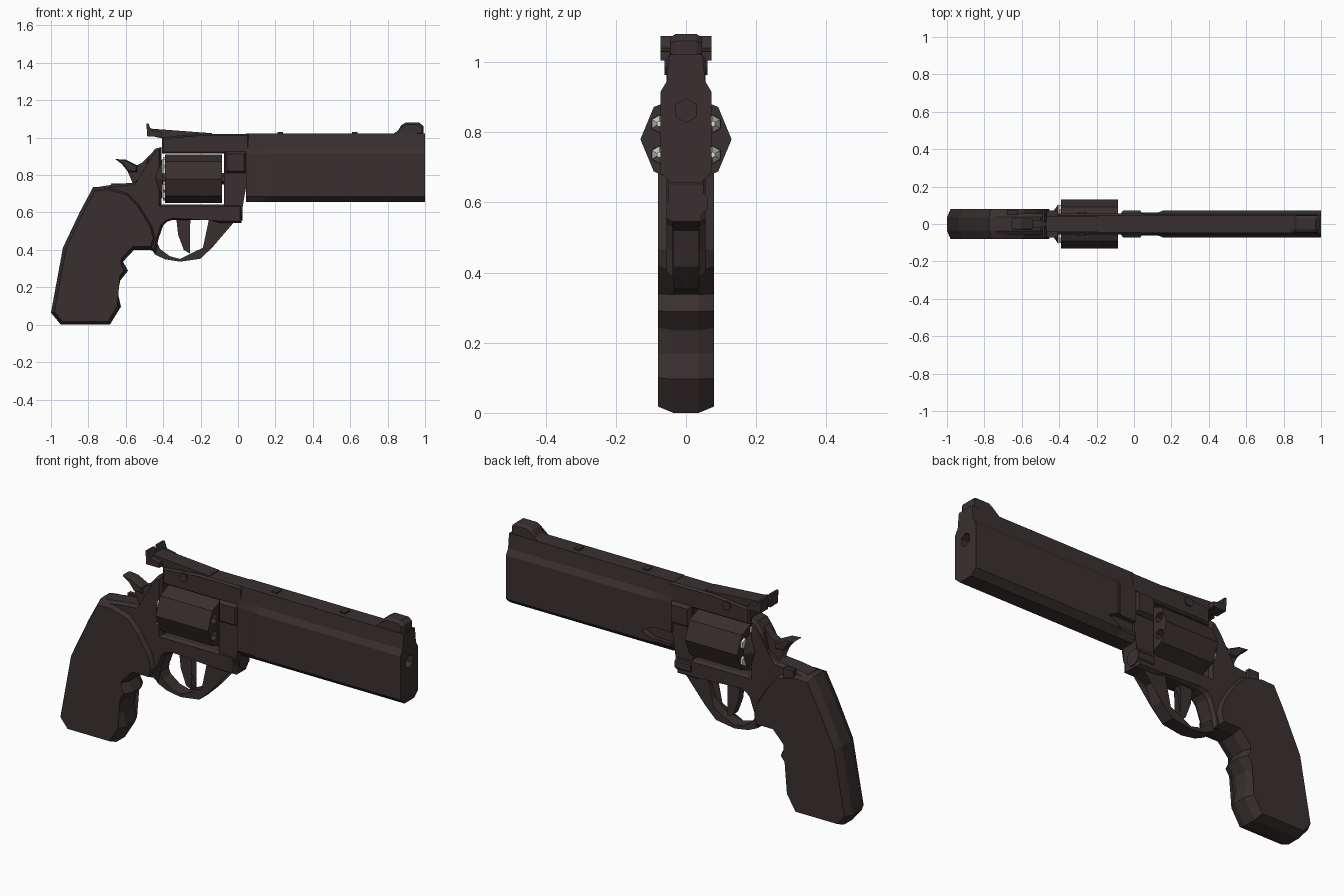
import bpy, bmesh, math
from mathutils import Vector, Matrix

if "Cube" in bpy.data.objects:
    bpy.data.objects.remove(bpy.data.objects["Cube"])


def material(name, rgb):
    m = bpy.data.materials.new(name)
    m.diffuse_color = (*rgb, 1)
    m.use_nodes = True
    m.node_tree.nodes["Principled BSDF"].inputs["Base Color"].default_value = m.diffuse_color
    return m


DARK = material("dark_gunmetal", (0.042, 0.030, 0.030))
LIGHT = material("pale_metal", (0.72, 0.72, 0.70))


def finish(name, bm, mat=DARK):
    bmesh.ops.recalc_face_normals(bm, faces=bm.faces)
    me = bpy.data.meshes.new(name)
    bm.to_mesh(me)
    bm.free()
    me.materials.append(mat)
    ob = bpy.data.objects.new(name, me)
    bpy.context.collection.objects.link(ob)
    return ob


def loft(name, rings, mat=DARK):
    """Skin matching rings of points and cap both ends."""
    bm = bmesh.new()
    vs = [[bm.verts.new(p) for p in r] for r in rings]
    n = len(rings[0])
    for a, b in zip(vs, vs[1:]):
        for i in range(n):
            j = (i + 1) % n
            bm.faces.new((a[i], a[j], b[j], b[i]))
    caps = [bm.faces.new(vs[0]), bm.faces.new(vs[-1])]
    bmesh.ops.triangulate(bm, faces=caps)
    return finish(name, bm, mat)


def inset(pts, d):
    """Move an outline inwards by d with mitred corners."""
    n = len(pts)
    area = sum(pts[i - 1][0] * pts[i][1] - pts[i][0] * pts[i - 1][1] for i in range(n))
    s = 1 if area > 0 else -1
    out = []
    for i in range(n):
        p, a, b = Vector(pts[i]), Vector(pts[i - 1]), Vector(pts[(i + 1) % n])
        u, v = (p - a).normalized(), (b - p).normalized()
        n1, n2 = Vector((-u.y, u.x)) * s, Vector((-v.y, v.x)) * s
        m = (n1 + n2) / max(0.6, 1 + n1.dot(n2))
        out.append(tuple(p + m * d))
    return out


def plate(name, pts, half, edge=None, cham=0.0, y=0.0):
    """Side profile in x-z, thickened along y, with optional chamfered rims."""
    layers = [(-half, 0), (half, 0)]
    if cham:
        layers = [(-half, cham), (-edge, 0), (edge, 0), (half, cham)]
    rings = [[(x, y + w, z) for x, z in inset(pts, d)] for w, d in layers]
    return loft(name, rings)


def box(name, x0, x1, half, z0, z1, y=0.0):
    return plate(name, [(x0, z0), (x1, z0), (x1, z1), (x0, z1)], half, y=y)


def rod(name, x0, x1, r, z, y=0.0, sides=6, r2=None, turn=90, mat=DARK):
    """Polygonal rod along x."""
    def ring(x, rad):
        return [(x, y + rad * math.cos(math.radians(turn) + i * math.tau / sides),
                 z + rad * math.sin(math.radians(turn) + i * math.tau / sides))
                for i in range(sides)]
    return loft(name, [ring(x0, r), ring(x1, r if r2 is None else r2)], mat)


def cut(ob, cutter):
    mod = ob.modifiers.new("cut", "BOOLEAN")
    mod.operation, mod.solver, mod.object = "DIFFERENCE", "EXACT", cutter
    bpy.context.view_layer.objects.active = ob
    bpy.ops.object.modifier_apply(modifier=mod.name)
    bpy.data.objects.remove(cutter)


# Grip with finger grooves
plate("grip", [(-.775, .735), (-.845, .604), (-.936, .412), (-1, .064), (-.947, 0),
               (-.685, 0), (-.626, .096), (-.642, .17), (-.63, .235), (-.588, .289),
               (-.615, .337), (-.556, .40), (-.455, .40), (-.435, .465), (-.455, .535),
               (-.52, .64), (-.585, .71), (-.69, .738)], .08, .036, .018)

# Frame: rear, lower bridge, front post and top strap around the cylinder window
plate("rear_frame", [(-.41, .95), (-.444, .94), (-.48, .893), (-.50, .80), (-.556, .76),
                     (-.647, .752), (-.74, .738), (-.72, .62), (-.56, .45), (-.44, .385),
                     (-.425, .46), (-.40, .53), (-.37, .56), (-.37, .643), (-.41, .643)],
      .055, .038, .012)
plate("lower_frame", [(-.41, .643), (-.41, .54), (-.35, .56), (-.15, .56), (-.10, .545),
                      (.02, .545), (.02, .643)], .055, .04, .01)
plate("front_post", [(-.075, .6), (.02, .6), (.02, .65), (.042, .73), (.05, .93),
                     (-.075, .93)], .05)
plate("top_strap", [(-.405, .915), (.06, .915), (.06, 1.02), (-.2, 1.02), (-.405, 1.0)],
      .055, .045, .008)
plate("barrel_shank", [(-.07, .81), (.045, .81), (.045, .925), (-.07, .925)],
      .073, .055, .012)
rod("crane_pivot", -.07, .024, .044, .598, y=.02, sides=8, turn=22.5)
for s in (-1, 1):
    # Frame screws
    plate("frame_screw", [(-.278 + .025 * math.cos(i * math.pi / 3),
                           .985 + .025 * math.sin(i * math.pi / 3)) for i in range(6)],
          .004, y=s * .057)
box("thumb_latch", -.68, -.62, .012, .70, .755, y=.062)
rod("recoil_shield", -.445, -.405, .05, .78, sides=8, r2=.105, turn=0)

# Barrel block with a narrower rear section, hollow muzzle and ejector groove
half_section = [(.047, 1.022), (.055, .945), (.073, .915), (.073, .685), (.04, .655)]


def barrel_ring(x, k):
    pts = half_section + [(-y, z) for y, z in reversed(half_section)]
    return [(x, y * k if abs(y) > .06 else y, z) for y, z in pts]


barrel = loft("barrel", [barrel_ring(.042, .86), barrel_ring(.13, .86),
                         barrel_ring(.16, 1), barrel_ring(1, 1)])
cut(barrel, rod("bore_cutter", .8, 1.1, .034, .862))
cut(barrel, plate("groove_cutter", [(0, .70), (.15, .70), (.21, .73), (.15, .76), (0, .76)],
                  .03, y=.07))

# Sights and rib pins
plate("front_sight", [(.82, 1.015), (.855, 1.035), (.872, 1.066), (.895, 1.08),
                      (.97, 1.08), (.993, 1.06), (.993, 1.015)], .045, .03, .01)
plate("rear_sight_base", [(-.475, 1.012), (-.40, .995), (-.14, 1.015), (-.14, 1.024),
                          (-.46, 1.048), (-.475, 1.048)], .042)
for s in (-1, 1):
    plate("rear_sight_blade", [(-.49, 1.075), (-.485, 1.005), (-.41, 1.005), (-.41, 1.03),
                               (-.465, 1.04), (-.478, 1.075)], .031, y=s * .041)
for x in (.225, .625):
    box("rib_pin", x - .015, x + .015, .02, 1.01, 1.03)

# Octagonal cylinder with six chambers and loaded rounds
drum = rod("cylinder", -.39, -.085, .13, .78, sides=8, turn=0)
for i in range(6):
    a = math.radians(30 + 60 * i)
    y, z = .088 * math.cos(a), .78 + .088 * math.sin(a)
    cut(drum, rod("chamber_cutter", -.25, 0, .026, z, y, turn=30))
    rod("round_nose", -.255, -.19, .0255, z, y, r2=.008, turn=30, mat=LIGHT)
    rod("round_rim", -.402, -.389, .029, z, y, turn=30, mat=LIGHT)
rod("cylinder_axle", -.42, -.06, .03, .78)

# Trigger guard, trigger and hammer
plate("trigger_guard", [(-.46, .40), (-.444, .375), (-.39, .35), (-.31, .337), (-.2, .353),
                        (-.134, .417), (-.10, .52), (-.02, .55), (-.155, .565),
                        (-.123, .51), (-.15, .43), (-.214, .371), (-.31, .352),
                        (-.364, .366), (-.417, .405), (-.44, .455)], .036)
plate("trigger", [(-.33, .57), (-.32, .48), (-.29, .40), (-.257, .38), (-.262, .405),
                  (-.288, .455), (-.283, .52), (-.255, .57)], .02)
plate("hammer", [(-.47, .91), (-.513, .866), (-.545, .85), (-.59, .82), (-.535, .807),
                 (-.52, .786), (-.556, .74), (-.45, .74), (-.45, .91)], .022)
plate("hammer_spur", [(-.655, .885), (-.604, .884), (-.54, .852), (-.54, .815),
                      (-.588, .818), (-.62, .858)], .032, .022, .006)
